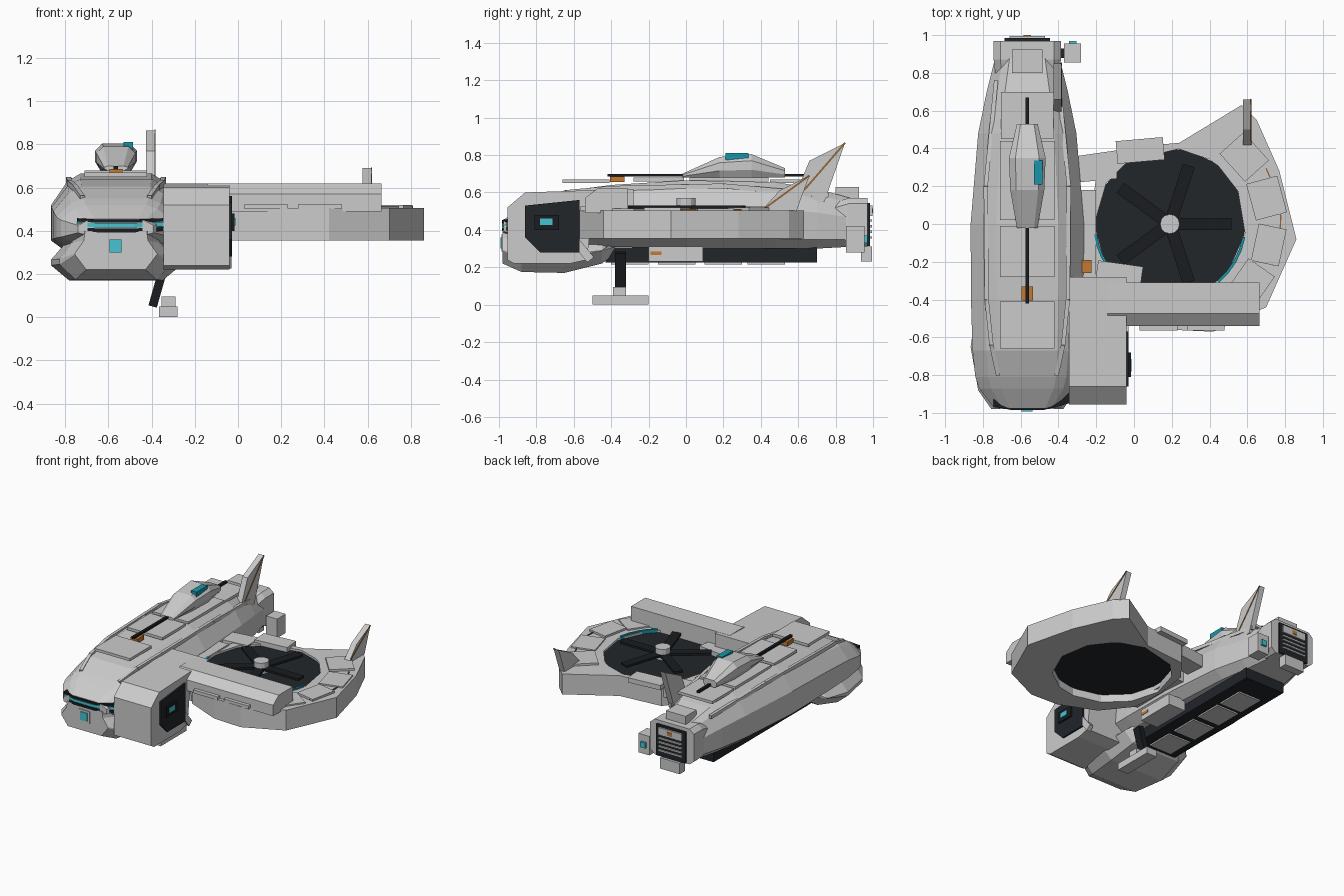
import bpy, bmesh, math
from mathutils import Vector, Matrix

if "Cube" in bpy.data.objects:
    bpy.data.objects.remove(bpy.data.objects["Cube"])

def material(name, rgb):
    m = bpy.data.materials.new(name)
    m.diffuse_color = (*rgb, 1)
    m.use_nodes = True
    m.node_tree.nodes["Principled BSDF"].inputs["Base Color"].default_value = m.diffuse_color
    return m

DARK = material("dark", (0.015, 0.019, 0.023))
BLACK = material("black", (0.01, 0.012, 0.014))
TEAL = material("teal", (0.01, 0.30, 0.40))
CYAN = material("cyan", (0.06, 0.55, 0.65))
ORANGE = material("orange", (0.55, 0.19, 0.03))
BROWN = material("copper", (0.30, 0.13, 0.04))

def mesh(name, verts, faces, mat=None):
    bm = bmesh.new()
    vs = [bm.verts.new(v) for v in verts]
    for f in faces:
        bm.faces.new([vs[i] for i in f])
    bmesh.ops.recalc_face_normals(bm, faces=bm.faces)
    me = bpy.data.meshes.new(name)
    bm.to_mesh(me)
    bm.free()
    ob = bpy.data.objects.new(name, me)
    bpy.context.collection.objects.link(ob)
    if mat:
        me.materials.append(mat)
    return ob

def loft(name, rings, mat=None):
    n = len(rings[0])
    faces = [(i*n+j, i*n+(j+1) % n, (i+1)*n+(j+1) % n, (i+1)*n+j)
             for i in range(len(rings)-1) for j in range(n)]
    faces += [tuple(range(n)), tuple(range((len(rings)-1)*n, len(rings)*n))]
    return mesh(name, [v for r in rings for v in r], faces, mat)

def prism(name, pts, axis, lo, hi, mat=None):
    def place(p, d):
        c = list(p)
        c.insert(axis, d)
        return c
    return loft(name, [[place(p, d) for p in pts] for d in (lo, hi)], mat)

def box(name, x, y, z, mat=None):
    return prism(name, [(x[0], y[0]), (x[1], y[0]), (x[1], y[1]), (x[0], y[1])], 2, *z, mat)

def bar(name, a, b, w, h, mat=None):
    # Square bar running from a to b
    a, b = Vector(a), Vector(b)
    q = (b-a).to_track_quat('Y', 'Z')
    c = [(-w/2, -h/2), (w/2, -h/2), (w/2, h/2), (-w/2, h/2)]
    return loft(name, [[p + q @ Vector((u, 0, v)) for u, v in c] for p in (a, b)], mat)

CX = -0.565                      # fuselage centre line
RX, RY, RR = 0.19, 0.0, 0.40     # rotor centre and radius

def section(y, half):
    return [(CX+w, y, z) for w, z in half] + [(CX-w, y, z) for w, z in reversed(half)]

# Main hull, chin and dorsal pod
hull = [(-.975, .175, .38, .455), (-.87, .255, .345, .52), (-.81, .275, .335, .55), (-.67, .29, .32, .605),
        (-.4, .298, .31, .64), (0, .3, .30, .665), (.48, .26, .30, .655), (.7, .215, .30, .62), (.88, .17, .31, .57)]
loft("main_hull", [section(y, [(w*.75, b), (w, b+(t-b)*.15), (w, b+(t-b)*.6),
     (w*.75, b+(t-b)*.9), (w*.55, t)]) for y, w, b, t in hull])
chin = [(-.98, .19, .22, .40), (-.88, .26, .175, .40), (-.65, .30, .17, .40), (-.45, .27, .22, .38), (-.38, .2, .27, .36)]
loft("chin", [section(y, [(w*.72, b), (w, b+.07), (w, b+(t-b)*.42), (w*.78, b+(t-b)*.75), (w*.75, t)])
     for y, w, b, t in chin])
pod = [(-.02, .055, .68, .70), (.18, .09, .68, .79), (.35, .097, .68, .805), (.53, .055, .68, .73)]
loft("dorsal_pod", [section(y, [(w*.75, b), (w, b+(t-b)*.33), (w, b+(t-b)*.72), (w*.65, t)]) for y, w, b, t in pod])
box("pod_lamp", (-.53, -.485), (.21, .335), (.775, .81), TEAL)

# Dorsal plates, rail and edge strips
for y0, y1, z, w in [(-.66, -.41, .65, .145), (-.28, -.01, .66, .145), (.02, .44, .66, .145), (.45, .7, .65, .14)]:
    box("dorsal_plate", (CX-w, CX+w), (y0, y1), (z, z+.02))
bar("dorsal_rail", (CX, -.42, .692), (CX, .67, .692), .02, .015, BLACK)
box("dorsal_marker", (CX-.03, CX+.03), (-.405, -.33), (.655, .685), ORANGE)
for s in (-1, 1):
    pts = [(CX+s*.155, -.8, .55), (CX+s*.19, -.64, .60), (CX+s*.215, -.4, .622), (CX+s*.22, .2, .635), (CX+s*.165, .76, .585)]
    for a, b in zip(pts, pts[1:]):
        bar("hull_ridge", a, b, .022, .026)

# Nose visor and sensor
for z, h, m in [(.445, .015, BLACK), (.425, .02, CYAN), (.402, .018, BLACK)]:
    loft("visor", [[(x, y+d, z+up+k) for d, k in ((0, -h/2), (.1, -h/2), (.1, h/2), (0, h/2))]
         for x, y, up in ((-.745, -.965, .006), (-.65, -.985, 0), (-.48, -.985, 0), (-.345, -.95, .006))], m)
box("sensor_frame", (-.61, -.52), (-.986, -.95), (.285, .375))
box("sensor_lens", (-.595, -.538), (-.993, -.97), (.30, .36), CYAN)

# Belly keel with light panels, and side pod
box("belly_keel", (CX-.15, CX+.17), (-.43, .7), (.225, .305), DARK)
for y in (-.3, -.05, .2, .43):
    box("belly_panel", (CX-.09, CX+.09), (y-.1, y+.1), (.215, .23))
box("side_pod", (-.37, -.23), (-.2, .09), (.23, .31))
box("side_pod_marker", (-.24, -.227), (-.19, -.13), (.265, .285), ORANGE)

# Landing leg
bar("leg_strut", (-.33, -.35, .28), (-.395, -.35, .05), .06, .04, BLACK)
box("foot_block", (-.355, -.29), (-.39, -.32), (.04, .095))
box("foot", (-.365, -.28), (-.5, -.2), (0, .05))

# Side cabin with a dark opening on its outer face
prism("side_cabin", [(-.955, .24), (-.955, .52), (-.86, .60), (-.28, .62), (-.28, .5), (-.5, .5),
      (-.53, .24), (-.62, .22), (-.92, .22)], 0, -.345, -.04)
prism("cabin_opening", [(-.86, .36), (-.86, .53), (-.57, .56), (-.57, .28), (-.78, .28)], 0, -.06, -.028, DARK)
box("cabin_screen", (-.035, -.016), (-.81, -.68), (.40, .48), BLACK)
box("cabin_display", (-.03, -.012), (-.78, -.715), (.425, .46), CYAN)
bar("cabin_brace", (-.045, -.68, .45), (-.045, -.51, .24), .03, .045)

# Rotor ring: outer outline with a round opening
outline = [(.86, -.08), (.77, .28), (.65, .55), (.57, .63), (.24, .43), (-.08, .40), (-.2, .25), (-.235, 0),
           (-.22, -.25), (-.06, -.45), (.2, -.56), (.42, -.57), (.70, -.44)]
inner = [Vector((RX, RY)) + RR*(Vector(p)-Vector((RX, RY))).normalized() for p in outline]
n = len(outline)
layers = [(outline, .355), (outline, .505), (inner, .505), (inner, .355)]
mesh("rotor_ring", [(p[0], p[1], z) for pts, z in layers for p in pts],
     [(k*n+i, k*n+(i+1) % n, (k+1) % 4*n+(i+1) % n, (k+1) % 4*n+i) for k in range(4) for i in range(n)])
disc = [(RX+.405*math.cos(math.tau*i/14), RY+.405*math.sin(math.tau*i/14)) for i in range(14)]
prism("rotor_floor", disc, 2, .41, .49, DARK)

# Rotor blades and hub
for i in range(5):
    a = math.tau*i/5
    d = Vector((math.cos(a), math.sin(a), 0))
    c = Vector((RX, RY, .522))
    bar("rotor_blade", c+d*.04, c+d*.325, .065, .016, BLACK)
prism("rotor_hub", [(RX+.052*math.cos(math.tau*i/12), RY+.052*math.sin(math.tau*i/12)) for i in range(12)], 2, .49, .57)

# Glowing edge strips and copper seam, built as arcs round the rotor
def arc(name, r0, r1, a0, a1, z0, z1, mat=None, k=5):
    rings = []
    for i in range(k):
        a = math.radians(a0+(a1-a0)*i/(k-1))
        rings.append([(RX+r*math.cos(a), RY+r*math.sin(a), z)
                      for r, z in ((r0, z0), (r1, z0), (r1, z1), (r0, z1))])
    loft(name, rings, mat)
arc("glow_strip", .39, .405, 188, 222, .49, .515, TEAL)
arc("glow_strip", .39, .405, -50, -10, .49, .515, TEAL)
arc("copper_seam", .585, .592, -22, 30, .5, .512, BROWN)

# Armour plates spaced round the ring: angle, turn, radius, length, width, top
for ang, turn, rad, ln, wd, z in [(42, 42, .53, .2, .17, .52), (15, 15, .53, .2, .17, .515), (-12, -12, .535, .2, .15, .52),
                                  (-35, -35, .53, .18, .17, .515), (112, 95, .42, .25, .12, .525), (225, 262, .38, .24, .12, .525)]:
    ob = box("ring_plate", (-wd/2, wd/2), (-ln/2, ln/2), (.49, z))
    a = math.radians(ang)
    ob.matrix_world = (Matrix.Translation((RX+rad*math.cos(a), RY+rad*math.sin(a), 0))
                       @ Matrix.Rotation(math.radians(turn), 4, 'Z'))

# Front beam and arms that join the ring to the hull
prism("front_beam", [(-.54, .49), (-.54, .57), (-.475, .62), (-.31, .62), (-.31, .49)], 0, -.14, .665)
for x in (.03, .28):
    box("beam_plate", (x, x+.2), (-.565, -.52), (.50, .525))
prism("rear_arm", [(-.3, .22), (-.09, .24), (-.09, .39), (-.3, .36)], 2, .42, .51)
box("wing_root", (-.3, -.2), (-.28, .18), (.38, .515))
box("root_marker", (-.275, -.225), (-.26, -.19), (.5, .53), ORANGE)

# Swept fins with copper seams
for name, x, p in [("hull_fin", -.405, [(.56, .53), (.74, .55), (.85, .865), (.66, .77)]),
                   ("ring_fin", .597, [(.40, .5), (.59, .5), (.66, .69), (.50, .61)])]:
    prism(name, p, 0, x-.021, x+.021)
    bar(name+"_seam", (x+.021, *p[0]), (x+.021, *p[2]), .006, .01, BROWN)

# Tail engine with slatted exhaust and small boxes
loft("tail_engine", [section(y, [(w*.8, .32-e), (w, .35-e), (w, .53+e), (w*.8, .56+e)])
     for y, w, e in ((.8, .17, -.01), (.87, .178, .01), (.97, .178, .01))])
box("exhaust_frame", (CX-.12, CX+.12), (.965, .985), (.315, .545), DARK)
for z in (.36, .39, .42, .45):
    box("exhaust_slat", (CX-.095, CX+.095), (.98, .995), (z-.006, z+.006))
box("exhaust_plate", (CX-.095, CX+.095), (.98, .996), (.475, .53))
box("exhaust_marker", (CX-.02, CX+.02), (.99, 1.0), (.49, .515), ORANGE)
box("tail_top_box", (CX-.08, CX+.08), (.8, .925), (.54, .63))
box("tail_low_box", (CX-.08, CX+.08), (.935, .995), (.23, .31))
box("thruster_box", (-.37, -.28), (.855, .955), (.28, .42))
box("thruster_arm", (-.42, -.36), (.88, .93), (.33, .38), DARK)
box("thruster_light", (-.345, -.305), (.95, .97), (.33, .37), CYAN)
